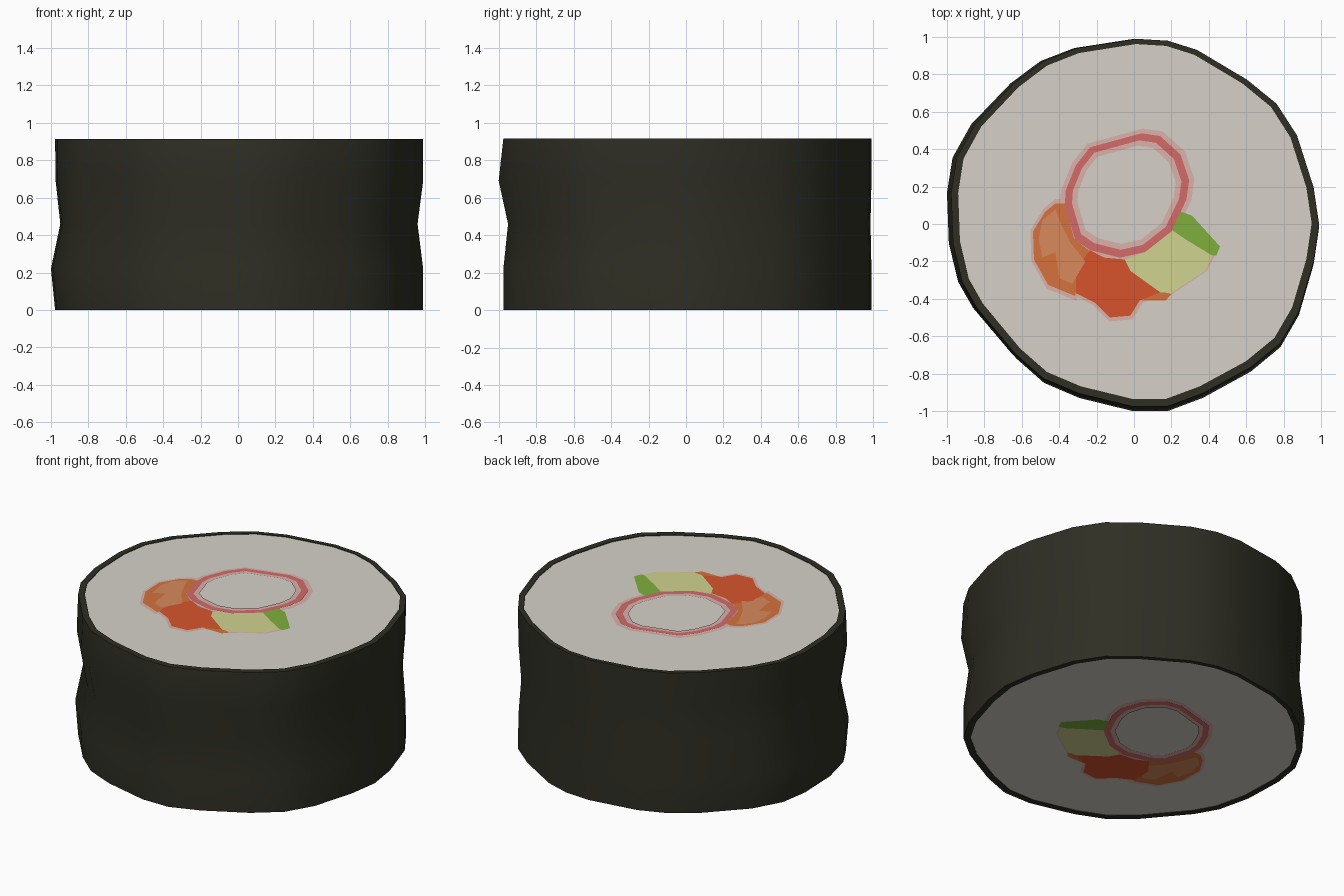
import bpy, bmesh, math

if "Cube" in bpy.data.objects:
    bpy.data.objects.remove(bpy.data.objects["Cube"])

H = 0.915          # roll height
RICE = 0.004       # rice recess below the seaweed rim


def material(name, r, g, b):
    m = bpy.data.materials.new(name)
    lin = [((c / 255 + 0.055) / 1.055) ** 2.4 for c in (r, g, b)]
    m.diffuse_color = (*lin, 1)
    m.use_nodes = True
    m.node_tree.nodes["Principled BSDF"].inputs["Base Color"].default_value = m.diffuse_color
    return m


SEAWEED = material("seaweed dark", 46, 46, 36)
WHITE = material("rice white", 214, 209, 201)
PINK = material("crab pink", 212, 106, 106)
PALE = material("pale pink", 218, 178, 170)
RED = material("salmon red orange", 215, 84, 44)
ORANGE = material("prawn orange", 213, 114, 60)
PEACH = material("prawn peach", 216, 138, 92)
CREAM = material("avocado cream", 208, 211, 143)
GREEN = material("avocado green", 126, 176, 60)


def new_object(name, bm, mat):
    me = bpy.data.meshes.new(name)
    bm.to_mesh(me)
    bm.free()
    me.materials.append(mat)
    ob = bpy.data.objects.new(name, me)
    bpy.context.collection.objects.link(ob)
    return ob


# Slightly irregular outline of the roll
OUTLINE = [(0, 1), (.17, .99), (.33, .94), (.6, .78), (.76, .65), (.87, .48),
           (.96, .2), (.99, 0), (.96, -.2), (.88, -.47), (.78, -.64), (.62, -.77),
           (.36, -.91), (.17, -.98), (-.02, -.98), (-.31, -.91), (-.5, -.83),
           (-.65, -.7), (-.86, -.45), (-.94, -.31), (-.99, -.1), (-1, .17),
           (-.97, .36), (-.87, .54), (-.66, .76), (-.5, .88), (-.32, .95)]


def fitted(x0, x1, y0, y1):
    """Outline stretched to the given bounds."""
    return [(x0 + (x + 1) / 1.99 * (x1 - x0), y0 + (y + .98) / 1.98 * (y1 - y0))
            for x, y in OUTLINE]


END = (-.978, .99, -.975, .99)
INNER = (-.94, .95, -.935, .962)

# Seaweed wrap: outer wall with a waist, rims turned in to the rice
bm = bmesh.new()
levels = [(RICE, INNER), (0, INNER), (0, END), (.22, (-1, .99, -.975, .99)),
          (.46, (-.95, .96, -.95, .985)), (.69, (-.975, .99, -1, .99)),
          (H, END), (H, INNER), (H - RICE, INNER)]
rings = [[bm.verts.new((x, y, z)) for x, y in fitted(*b)] for z, b in levels]
n = len(OUTLINE)
for a, b in zip(rings, rings[1:]):
    for i in range(n):
        bm.faces.new((a[i], b[i], b[(i + 1) % n], a[(i + 1) % n]))
for f in bm.faces:
    f.smooth = True
wrap = new_object("seaweed_wrap", bm, SEAWEED)
bpy.context.view_layer.objects.active = wrap
wrap.select_set(True)
bpy.ops.object.shade_smooth_by_angle(angle=math.radians(40))


def centre(pts):
    return [sum(p[k] for p in pts) / len(pts) for k in (0, 1)]


def scaled(pts, s):
    cx, cy = centre(pts)
    return [(cx + (x - cx) * s, cy + (y - cy) * s) for x, y in pts]


def both_ends(name, mat, pts, layer, hole=None):
    """Flat shape (or band, if hole is given) on the top and bottom of the roll."""
    bm = bmesh.new()
    d = layer * 0.0012 - RICE
    for z, up in ((H + d, 1), (-d, -1)):
        o = [bm.verts.new((x, y, z)) for x, y in pts]
        if hole:
            i = [bm.verts.new((x, y, z)) for x, y in hole]
            m = len(o)
            faces = [bm.faces.new((o[k], o[(k + 1) % m], i[(k + 1) % m], i[k]))
                     for k in range(m)]
        else:
            faces = [bm.faces.new(o)]
        for f in faces:
            f.normal_update()
            if f.normal.z * up < 0:
                f.normal_flip()
    return new_object(name, bm, mat)


# Rice ends
both_ends("rice", WHITE, fitted(*INNER), 0)

# Filling outlines
crab = [(-.235, .41), (-.07, .455), (.04, .485), (.14, .47), (.25, .37), (.295, .235),
        (.28, .13), (.20, -.04), (.06, -.15), (-.075, -.18), (-.235, -.14),
        (-.315, -.085), (-.37, .10), (-.365, .18), (-.31, .315)]
prawn = [(-.37, .11), (-.42, .11), (-.475, .065), (-.54, -.04), (-.535, -.19),
         (-.46, -.325), (-.315, -.385), (-.29, -.28), (-.23, -.15), (-.32, -.08)]
patch = [(-.42, .08), (-.49, .02), (-.51, -.08), (-.49, -.18), (-.42, -.15),
         (-.40, -.29), (-.33, -.32), (-.26, -.2), (-.34, -.1), (-.39, 0)]
salmon = [(-.235, -.14), (-.16, -.18), (-.05, -.19), (-.02, -.25), (.14, -.365),
          (.03, -.41), (-.02, -.49), (-.13, -.5), (-.21, -.42), (-.31, -.37),
          (-.31, -.24)]
tip = [(.13, -.355), (.2, -.375), (.17, -.41), (.04, -.41)]
avocado = [(-.05, -.19), (.06, -.15), (.19, -.03), (.42, -.17), (.38, -.25),
           (.2, -.37), (.14, -.365), (-.02, -.25)]
skin = [(.24, .07), (.31, .045), (.46, -.12), (.44, -.17), (.4, -.165), (.2, -.03)]

# Pale edges around the fillings
for name, pts, s in (("prawn", prawn, 1.1), ("salmon", salmon, 1.12),
                     ("avocado", avocado, 1.05)):
    both_ends(name + "_edge", PALE, scaled(pts, s), 1, scaled(pts, .97))

# Fillings
both_ends("prawn", ORANGE, prawn, 2)
both_ends("prawn_patch", PEACH, patch, 3)
both_ends("prawn_tip", ORANGE, tip, 2)
both_ends("salmon", RED, salmon, 3)
both_ends("avocado", CREAM, avocado, 3)
both_ends("avocado_skin", GREEN, skin, 3)

# Crab stick ring with pale edges inside and outside
both_ends("crab_outer_edge", PALE, scaled(crab, 1.08), 1, crab)
both_ends("crab_ring", PINK, crab, 4, scaled(crab, .88))
both_ends("crab_inner_edge", PALE, scaled(crab, .88), 4, scaled(crab, .79))
